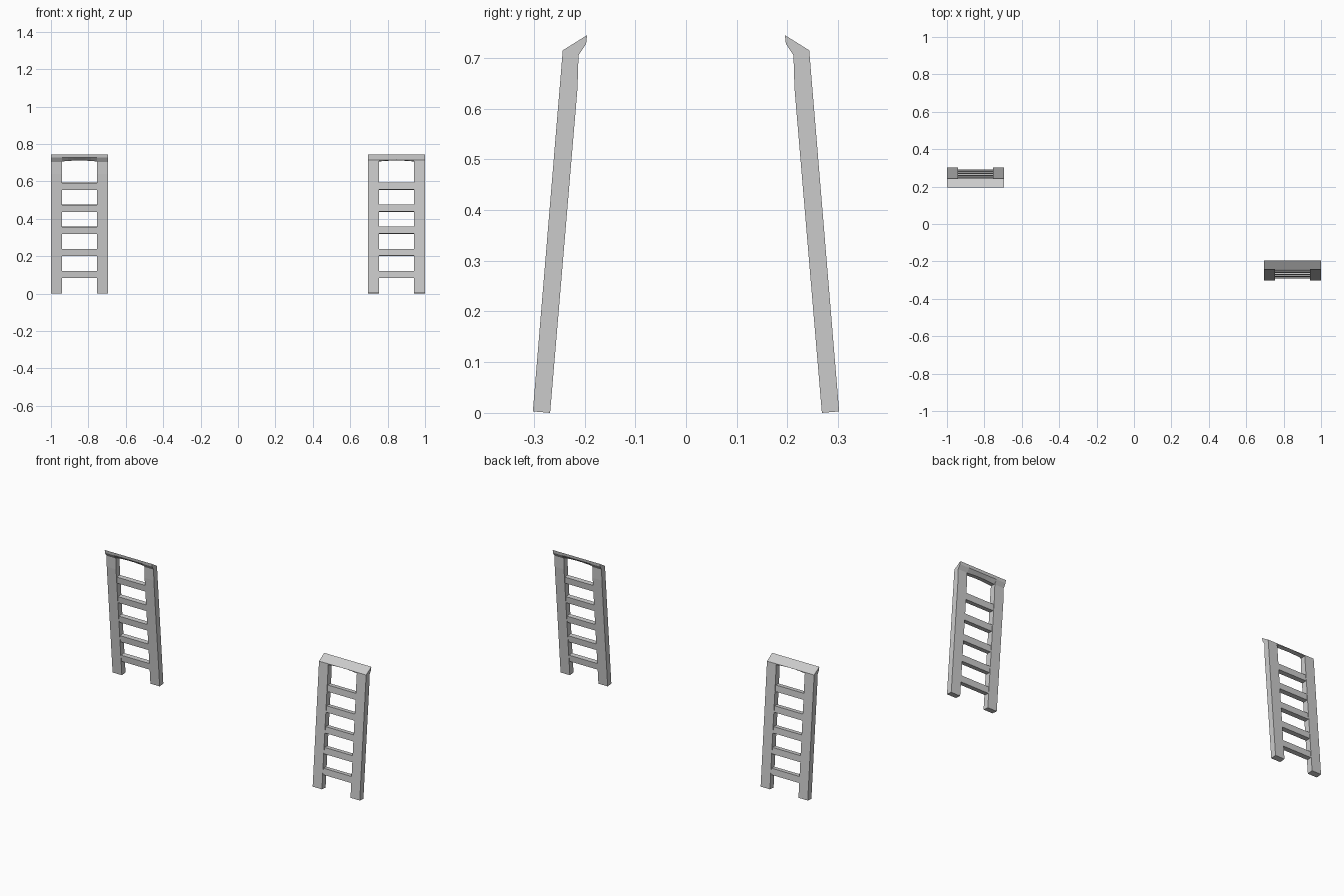
import bpy, bmesh, math

if "Cube" in bpy.data.objects:
    bpy.data.objects.remove(bpy.data.objects["Cube"])

X0, X1, RAIL = 0.695, 1.0, 0.06   # ladder sides and rail width


def loft(name, sections, turned):
    """Skin equal (x, profile) sections into a closed solid; turned = half turn about z."""
    bm = bmesh.new()
    s = -1 if turned else 1
    rings = [[bm.verts.new((s * x, s * y, z)) for y, z in prof] for x, prof in sections]
    n = len(rings[0])
    for a, b in zip(rings, rings[1:]):
        for i in range(n):
            j = (i + 1) % n
            bm.faces.new((a[i], a[j], b[j], b[i]))
    bm.faces.new(rings[0][::-1])
    bm.faces.new(rings[-1])
    bmesh.ops.recalc_face_normals(bm, faces=bm.faces)
    me = bpy.data.meshes.new(name)
    bm.to_mesh(me)
    bm.free()
    ob = bpy.data.objects.new(name, me)
    bpy.context.collection.objects.link(ob)
    return ob


# leaning rail profile (y, z) with hooked top
rail = [(-0.302, 0.003), (-0.268, 0.0), (-0.214, 0.64), (-0.212, 0.705),
        (-0.197, 0.728), (-0.195, 0.745), (-0.243, 0.715)]


def rung_profile(z0, z1):
    outer = lambda z: -0.299 + 0.083 * z
    inner = lambda z: -0.271 + 0.083 * z
    return [(outer(z0), z0 + 0.002), (inner(z0), z0),
            (inner(z1), z1), (outer(z1), z1 + 0.002)]


def lip_profile(lift):
    return [(-0.243 + lift * 0.4, 0.709 + lift), (-0.216, 0.707 + lift),
            (-0.197, 0.728), (-0.195, 0.745), (-0.243, 0.715)]


for turned, side in ((False, "front"), (True, "back")):
    # side rails
    for x, tag in ((X0, "inner"), (X1 - RAIL, "outer")):
        loft(f"{side}_ladder_{tag}_rail", [(x, rail), (x + RAIL, rail)], turned)
    a, b = X0 + RAIL, X1 - RAIL
    # rungs
    for k in range(5):
        z = 0.083 + 0.118 * k
        p = rung_profile(z, z + 0.037)
        loft(f"{side}_ladder_rung_{k + 1}", [(a, p), (b, p)], turned)
    # hooked top lip with a slightly arched underside
    steps = 6
    secs = [(a + (b - a) * i / steps, lip_profile(0.005 * math.sin(math.pi * i / steps)))
            for i in range(steps + 1)]
    loft(f"{side}_ladder_top_lip", secs, turned)
